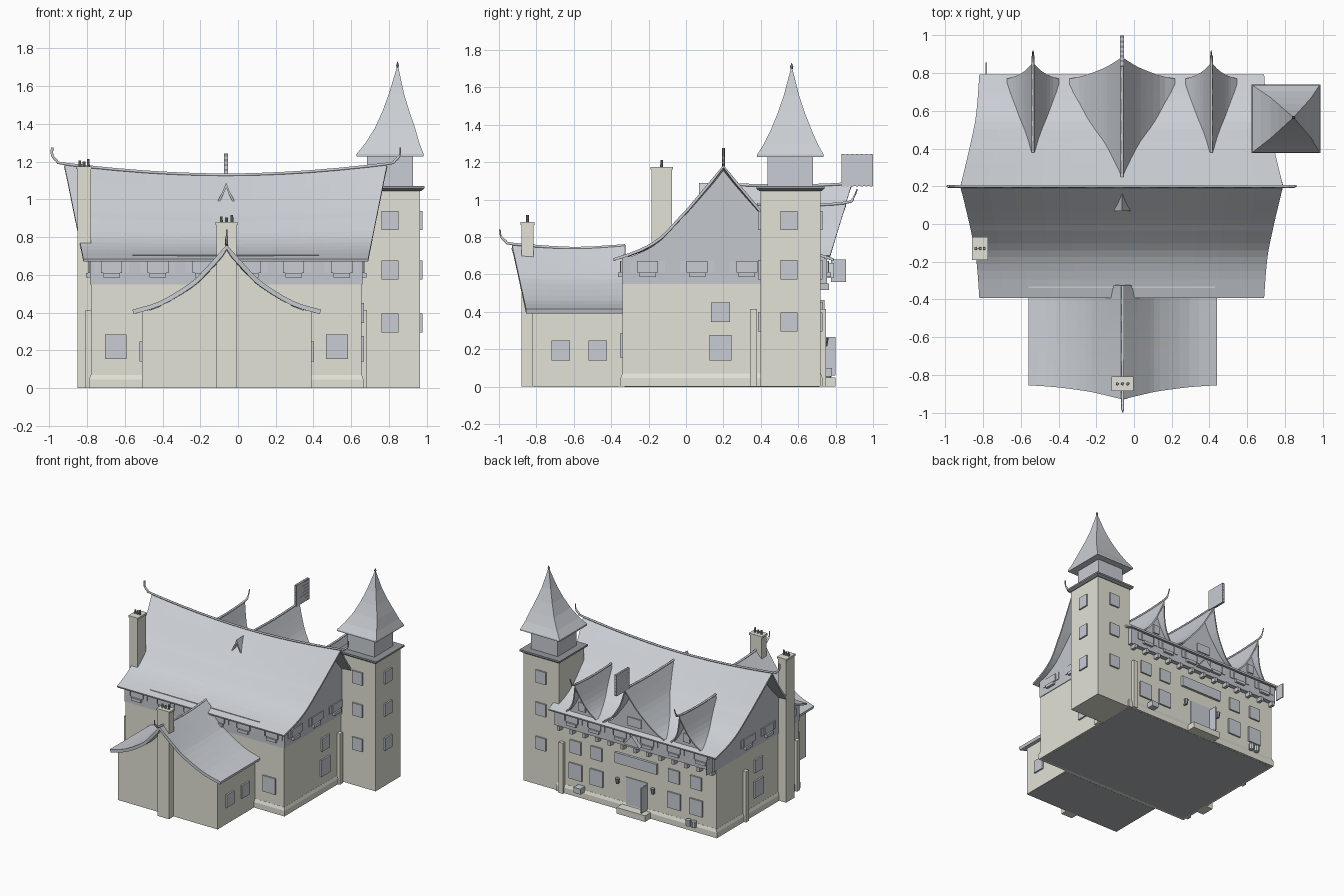
import bpy, bmesh
from mathutils import Vector

cube = bpy.data.objects.get("Cube")
if cube:
    bpy.data.objects.remove(cube)


def material(name, rgb):
    m = bpy.data.materials.new(name)
    m.use_nodes = True
    m.diffuse_color = (*rgb, 1)
    m.node_tree.nodes["Principled BSDF"].inputs["Base Color"].default_value = (*rgb, 1)
    return m


BEIGE = material("beige plaster", (0.76, 0.76, 0.67))
SLATE = material("blue grey slate", (0.60, 0.63, 0.67))
GLASS = material("pale blue grey glass", (0.58, 0.61, 0.66))
BAND = material("grey cladding", (0.55, 0.575, 0.615))
TRIM = material("dark grey trim", (0.30, 0.31, 0.33))
FLOOR = material("dark floor", (0.45, 0.46, 0.475))


def finish(name, bm, mat):
    bmesh.ops.recalc_face_normals(bm, faces=bm.faces)
    me = bpy.data.meshes.new(name)
    bm.to_mesh(me)
    bm.free()
    me.materials.append(mat)
    ob = bpy.data.objects.new(name, me)
    bpy.context.collection.objects.link(ob)
    return ob


def loft(name, rings, mat):
    """Skin closed rings of equal size and cap both ends."""
    bm = bmesh.new()
    vs = [[bm.verts.new(p) for p in r] for r in rings]
    n = len(vs[0])
    for a, b in zip(vs, vs[1:]):
        for i in range(n):
            bm.faces.new((a[i], a[(i + 1) % n], b[(i + 1) % n], b[i]))
    bm.faces.new(vs[0])
    bm.faces.new(vs[-1])
    return finish(name, bm, mat)


def rect(x0, x1, y0, y1, z):
    return [(x0, y0, z), (x1, y0, z), (x1, y1, z), (x0, y1, z)]


def box(name, x0, x1, y0, y1, z0, z1, mat):
    return loft(name, [rect(x0, x1, y0, y1, z0), rect(x0, x1, y0, y1, z1)], mat)


def plate(name, side, u, n, z, w, d, h, mat):
    """Box standing d proud of the wall at distance n; u runs along the wall."""
    lo, hi = (n - 0.01, n + d) if side in ("back", "left") else (-n - d, -n + 0.01)
    a, b = (u - w / 2, u + w / 2), (lo, hi)
    xs, ys = (a, b) if side in ("front", "back") else (b, a)
    return box(name, *xs, *ys, z - h / 2, z + h / 2, mat)


def cylinder(name, x, y, z0, z1, r0, r1, mat, seg=8):
    bm = bmesh.new()
    bmesh.ops.create_cone(bm, cap_ends=True, segments=seg, radius1=r0, radius2=r1, depth=z1 - z0)
    bmesh.ops.translate(bm, vec=(x, y, (z0 + z1) / 2), verts=bm.verts)
    return finish(name, bm, mat)


def smooth(pts, k=3):
    """Catmull-Rom refinement of a profile."""
    p = [Vector(q) for q in pts]
    p = [2 * p[0] - p[1]] + p + [2 * p[-1] - p[-2]]
    out = []
    for a, b, c, d in zip(p, p[1:], p[2:], p[3:]):
        for i in range(k):
            t = i / k
            out.append(0.5 * (2 * b + (c - a) * t + (2 * a - 5 * b + 4 * c - d) * t * t
                              + (3 * b - a - 3 * c + d) * t ** 3))
    return out + [p[-2]]


def across(prof):
    half = smooth(prof)
    return [(-d, z) for d, z in reversed(half)] + [(d, z) for d, z in half[1:]]


def roof(name, prof, axis, c, eave, ridge, sag, thick=0.014):
    """Sagging gable roof: profile (offset, z) ridge first; eave and ridge are end pairs."""
    z1, z0 = prof[0][1], prof[-1][1]
    bm, steps, grid = bmesh.new(), 12, []
    for d, z in across(prof):
        f = (z - z0) / (z1 - z0)
        a0, a1 = [e + (r - e) * f for e, r in zip(eave, ridge)]
        row = []
        for i in range(steps + 1):
            u = 2 * i / steps - 1
            a, zz = a0 + (a1 - a0) * (u + 1) / 2, z + sag * (u * u - 1) * f
            row.append(bm.verts.new((a, c + d, zz) if axis == "x" else (c + d, a, zz)))
        grid.append(row)
    for r, s in zip(grid, grid[1:]):
        for i in range(steps):
            bm.faces.new((r[i], r[i + 1], s[i + 1], s[i]))
    ob = finish(name, bm, SLATE)
    if ob.data.polygons[0].normal.z < 0:
        ob.data.flip_normals()
    mod = ob.modifiers.new("thickness", "SOLIDIFY")
    mod.thickness, mod.offset = thick, -1
    return ob


def gable(name, prof, axis, c, a0, a1, base, inset, mat, width):
    """Upright wall slice that follows a roof profile from below."""
    pts = [(d, z - inset) for d, z in across(prof) if abs(d) < width]
    pts = [(-width, base), (-width, pts[0][1])] + pts + [(width, pts[-1][1]), (width, base)]
    place = (lambda a, d, z: (a, c + d, z)) if axis == "x" else (lambda a, d, z: (c + d, a, z))
    return loft(name, [[place(a, d, z) for d, z in pts] for a in (a0, a1)], mat)


def tube(name, pts, r, mat):
    cu = bpy.data.curves.new(name, "CURVE")
    cu.dimensions, cu.bevel_depth, cu.bevel_resolution = "3D", r, 1
    cu.use_fill_caps = True
    sp = cu.splines.new("POLY")
    pts = smooth(pts)
    sp.points.add(len(pts) - 1)
    for i, (q, p) in enumerate(zip(sp.points, pts)):
        q.co = (*p, 1)
        q.radius = 1 if i < len(pts) - 4 else 0.6
    cu.materials.append(mat)
    bpy.context.collection.objects.link(bpy.data.objects.new(name, cu))


def window(side, u, n, z, w, h):
    plate("window_pane", side, u, n, z, w, 0.013, h, GLASS)


def chimney(name, x0, x1, y0, y1, top, along):
    box(name, x0, x1, y0, y1, 0, top, BEIGE)
    e = 0.006
    box(name + "_cap", x0 - e, x1 + e, y0 - e, y1 + e, top - 0.015, top, BEIGE)
    for k, h in ((-0.028, 0.03), (0, 0.025), (0.028, 0.038)):
        cylinder("chimney_pot", (x0 + x1) / 2 + k * along, (y0 + y1) / 2, top, top + h, 0.008, 0.007, TRIM)


# Main house walls, plinth and upper storey
box("main_walls", -0.78, 0.655, -0.34, 0.72, 0, 0.56, BEIGE)
loft("plinth", [rect(-0.78 - e, 0.655 + e, -0.34 - e, 0.72 + e, z)
                for e, z in ((0.01, 0), (0.01, 0.045), (0.001, 0.07))], BEIGE)
box("upper_storey", -0.785, 0.66, -0.343, 0.755, 0.55, 0.685, BAND)
box("main_floor", -0.775, 0.65, -0.33, 0.715, -0.001, 0.004, FLOOR)

# Main roof with gable ends, swept ridge and flashing
MAIN = [(0, 1.185), (0.18, 0.97), (0.235, 0.91), (0.34, 0.80), (0.45, 0.735), (0.592, 0.685)]
roof("main_roof", MAIN, "x", 0.2, (-0.82, 0.69), (-0.92, 0.79), 0.055)
for a in (-0.785, 0.64):
    gable("gable_wall", MAIN, "x", 0.2, a, a + 0.02, 0.6, 0.022, BAND, 0.54)
tube("main_ridge", [(-0.985, 0.2, 1.275), (-0.985, 0.2, 1.235), (-0.96, 0.2, 1.205), (-0.91, 0.2, 1.187),
                    (-0.5, 0.2, 1.147), (-0.065, 0.2, 1.13), (0.37, 0.2, 1.147), (0.78, 0.2, 1.187),
                    (0.83, 0.2, 1.205), (0.857, 0.2, 1.235), (0.86, 0.2, 1.275)], 0.008, SLATE)
box("roof_flashing", -0.56, 0.43, -0.338, -0.331, 0.68, 0.706, SLATE)
roof("roof_vent", [(0, 1.09), (0.02, 1.04), (0.045, 0.99)], "y", -0.063, (0.07, 0.16), (0.07, 0.16), 0, 0.01)

# Front wing
WING = [(0, 0.76), (0.117, 0.63), (0.197, 0.555), (0.355, 0.46), (0.5, 0.415)]
gable("wing_walls", WING, "y", -0.06, -0.82, -0.33, 0, 0.028, BEIGE, 0.45)
box("wing_floor", -0.505, 0.385, -0.815, -0.36, -0.001, 0.004, FLOOR)
roof("wing_roof", WING, "y", -0.06, (-0.855, -0.325), (-0.93, -0.325), 0.016, 0.024)
tube("wing_ridge", [(-0.06, -0.325, 0.755), (-0.06, -0.6, 0.74), (-0.06, -0.92, 0.762), (-0.06, -0.965, 0.778),
                    (-0.06, -0.99, 0.805), (-0.06, -0.995, 0.84)], 0.008, SLATE)
chimney("wing_chimney", -0.113, -0.008, -0.88, -0.815, 0.88, 1)
chimney("side_chimney", -0.852, -0.78, -0.185, -0.075, 1.175, 0.8)

# Rear dormers
BIG = [(0, 1.08), (0.05, 0.972), (0.1, 0.882), (0.2, 0.757), (0.28, 0.7)]
SMALL = [(0, 0.975), (0.045, 0.832), (0.09, 0.75), (0.137, 0.7)]
for name, prof, x, start, tip, w in (("small_dormer", SMALL, -0.535, 0.38, 0.855, 0.115),
                                     ("large_dormer", BIG, -0.063, 0.25, 0.885, 0.24),
                                     ("small_dormer", SMALL, 0.41, 0.38, 0.855, 0.115)):
    z = prof[0][1]
    roof(name + "_roof", prof, "y", x, (start, 0.77), (start, tip), 0.008, 0.01)
    gable(name + "_wall", prof, "y", x, 0.72, 0.75, 0.64, 0.02, BAND, w)
    plate(name + "_window", "back", x, 0.75, 0.76, w * 0.5, 0.01, 0.07, GLASS)
    tube(name + "_ridge", [(x, start, z), (x, (start + tip) / 2, z - 0.006), (x, tip, z + 0.008),
                           (x, tip + 0.04, z + 0.035), (x, tip + 0.06, z + 0.08)], 0.008, SLATE)

# Banner with striped edges
box("banner", -0.073, -0.053, 0.832, 0.999, 1.072, 1.242, GLASS)
for i in range(7):
    z, y = 1.072 + i * 0.026, 0.832 + i * 0.0255
    box("banner_stripe", -0.073, -0.053, 0.831, 1.0, z, z + 0.012, TRIM)
    box("banner_stripe", -0.0725, -0.0535, y, y + 0.012, 1.071, 1.243, TRIM)

# Corner tower with lantern and crooked spire
CX, CY = 0.806, 0.558


def square(h, z, dx=0.0):
    return rect(CX + dx - h, CX + dx + h, CY + dx / 6 - h, CY + dx / 6 + h, z)


loft("tower_walls", [square(0.16, 0), square(0.16, 1.06)], BEIGE)
loft("tower_cornice", [square(0.165, 1.045), square(0.182, 1.058), square(0.182, 1.072)], TRIM)
loft("tower_lantern", [square(0.122, 1.07), square(0.122, 1.235)], GLASS)
loft("tower_spire", [square(0.178, 1.228), square(0.178, 1.24), square(0.145, 1.295, 0.012),
                     square(0.108, 1.375, 0.026), square(0.072, 1.465, 0.031),
                     square(0.04, 1.56, 0.034), square(0.004, 1.70, 0.04)], SLATE)
for z0, z1, r0, r1 in ((1.69, 1.71, 0.003, 0.009), (1.71, 1.73, 0.009, 0.001)):
    cylinder("spire_finial", CX + 0.04, CY + 0.007, z0, z1, r0, r1, TRIM, 6)

# Windows on every wall
for z in (0.345, 0.625, 0.888):
    for side, u, n in (("front", CX, -0.398), ("back", CX, 0.718), ("left", CY - 0.008, 0.966)):
        window(side, u, n, z, 0.09, 0.102)
for x in (-0.648, 0.525):
    window("front", x, 0.34, 0.22, 0.115, 0.13)
for side, n, wing in (("left", 0.655, 0.39), ("right", 0.78, 0.51)):
    window(side, 0.185, n, 0.208, 0.118, 0.135)
    window(side, 0.185, n, 0.397, 0.1, 0.105)
    for y in (-0.67, -0.472):
        window(side, y, wing, 0.193, 0.098, 0.105)
for x in (-0.6, -0.4, 0.3, 0.49):
    window("back", x, 0.72, 0.2, 0.115, 0.13)
    window("back", x, 0.72, 0.4, 0.1, 0.105)

# Upper storey windows with shutters and planters, and brackets under the rear overhang
bays = [("front", 0.343, x) for x in (-0.67, -0.425, -0.185, 0.065, 0.295, 0.55)]
bays += [("back", 0.755, x) for x in (-0.67, -0.425, -0.185, 0.065, 0.295, 0.5)]
bays += [(s, n, y) for s, n in (("left", 0.66), ("right", 0.785)) for y in (-0.205, 0.06, 0.325)]
for side, n, u in bays:
    plate("upper_window", side, u, n, 0.642, 0.112, 0.01, 0.062, GLASS)
    plate("planter", side, u, n, 0.597, 0.088, 0.02, 0.024, GLASS)
    for s in (-1, 1):
        plate("shutter", side, u + s * 0.078, n, 0.642, 0.028, 0.006, 0.062, GLASS)
for i in range(13):
    plate("bracket", "back", -0.76 + i * 0.115, 0.72, 0.535, 0.025, 0.045, 0.035, BAND)

# Buttresses
for side, n, u in (("left", 0.655, 0.36), ("right", 0.78, 0.36), ("right", 0.78, -0.3), ("back", 0.72, 0.61)):
    plate("buttress", side, u, n, 0.207, 0.038, 0.028, 0.414, BEIGE)

# Rear entrance with steps, open door, lamps and signs
box("entrance_step", -0.19, 0.07, 0.71, 0.8, 0, 0.05, BEIGE)
plate("doorway", "back", -0.06, 0.72, 0.165, 0.19, 0.006, 0.23, GLASS)
box("open_door", -0.158, -0.148, 0.72, 0.798, 0.06, 0.265, GLASS)
plate("entrance_sign", "back", -0.06, 0.72, 0.42, 0.38, 0.02, 0.085, GLASS)
loft("entrance_pediment", [[(-0.13, y, 0.58), (0.01, y, 0.58), (-0.06, y, 0.66)] for y in (0.74, 0.79)], SLATE)
for x in (-0.22, 0.1):
    cylinder("wall_lamp", x, 0.745, 0.215, 0.26, 0.01, 0.018, TRIM, 6)
    plate("lamp_arm", "back", x, 0.72, 0.22, 0.01, 0.03, 0.01, TRIM)
for x in (-0.6, -0.55):
    cylinder("barrel", x, 0.755, 0.05, 0.1, 0.02, 0.02, GLASS)
box("crate", 0.41, 0.47, 0.715, 0.78, 0.055, 0.1, GLASS)
box("hanging_sign", -0.786, -0.778, 0.775, 0.855, 0.56, 0.68, GLASS)
